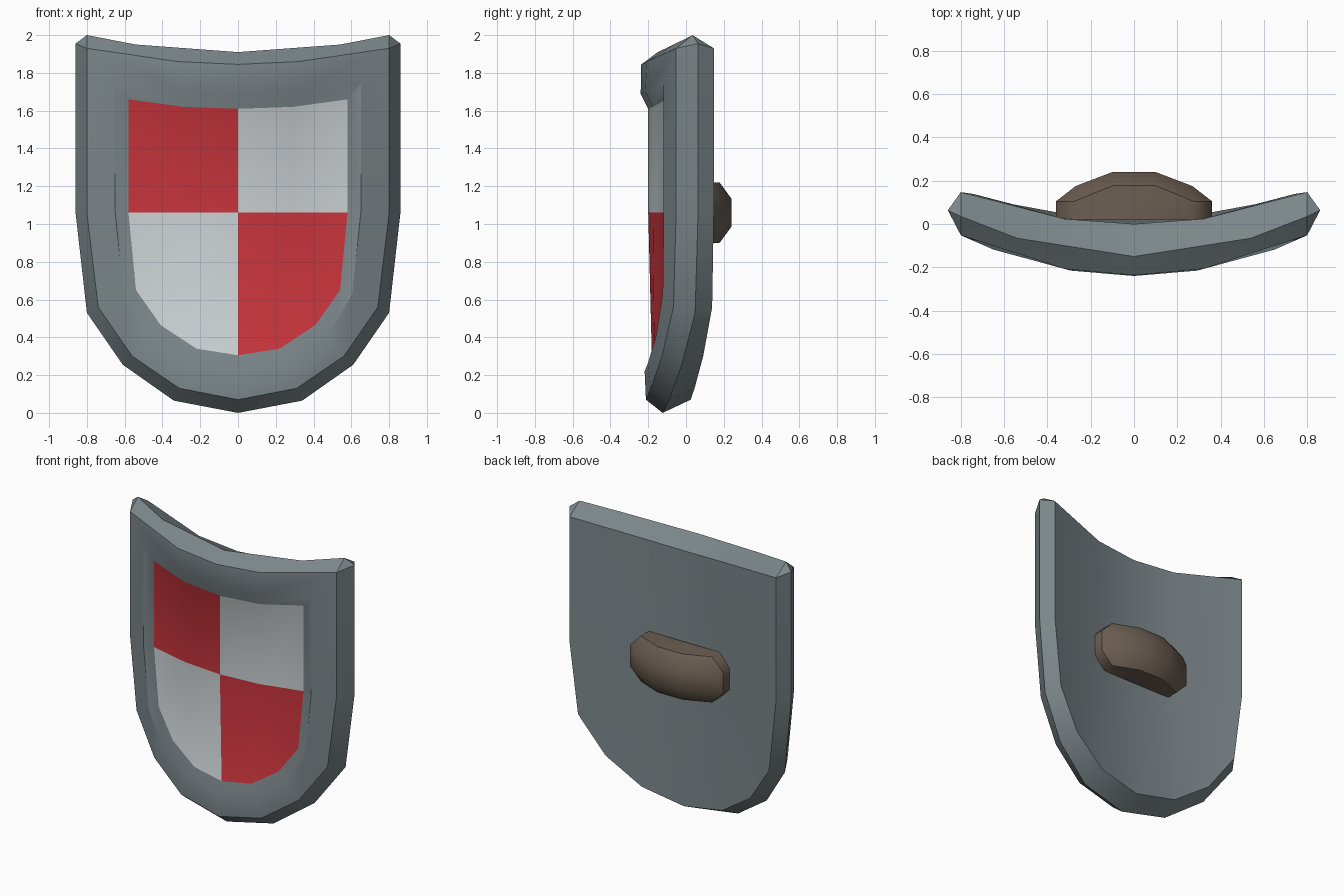
import bpy, bmesh

if "Cube" in bpy.data.objects:
    bpy.data.objects.remove(bpy.data.objects["Cube"])


def material(name, rgb):
    m = bpy.data.materials.new(name)
    m.diffuse_color = (*rgb, 1)
    m.use_nodes = True
    m.node_tree.nodes["Principled BSDF"].inputs["Base Color"].default_value = m.diffuse_color
    return m


steel = material("steel grey", (0.20, 0.24, 0.255))
red = material("heraldic red", (0.58, 0.035, 0.045))
white = material("off white", (0.60, 0.64, 0.655))
brown = material("leather brown", (0.15, 0.113, 0.085))

MID_Z = 1.06   # height of the quarter line


class Builder:
    """Collects faces from coordinates, sharing equal vertices."""
    def __init__(self):
        self.bm, self.cache = bmesh.new(), {}

    def face(self, pts, mat=0):
        vs = []
        for p in pts:
            k = tuple(round(c, 4) for c in p)
            if k not in self.cache:
                self.cache[k] = self.bm.verts.new(k)
            if self.cache[k] not in vs:
                vs.append(self.cache[k])
        if len(vs) > 2:
            self.bm.faces.new(vs).material_index = mat

    def finish(self, name, mats, angle):
        bmesh.ops.recalc_face_normals(self.bm, faces=self.bm.faces[:])
        me = bpy.data.meshes.new(name)
        self.bm.to_mesh(me)
        self.bm.free()
        ob = bpy.data.objects.new(name, me)
        bpy.context.collection.objects.link(ob)
        for m in mats:
            me.materials.append(m)
        bpy.ops.object.select_all(action='DESELECT')
        ob.select_set(True)
        bpy.context.view_layer.objects.active = ob
        bpy.ops.object.shade_smooth_by_angle(angle=angle)
        return ob


# Half outlines from bottom centre, up the side, to top centre: (x, z)
back = [(0, .07), (.31, .13), (.56, .30), (.74, .56), (.8, MID_Z),
        (.8, 1.93), (.8, 1.93), (.32, 1.86), (0, 1.845)]
edge = [(0, 0), (.34, .065), (.61, .255), (.8, .53), (.86, MID_Z),
        (.86, 1.955), (.8, 2.0), (.54, 1.95), (0, 1.91)]
front = back
lip = [(0, .22), (.26, .265), (.475, .41), (.605, .63), (.65, MID_Z),
       (.65, 1.74), (.65, 1.74), (.29, 1.70), (0, 1.69)]
panel = [(0, .305), (.22, .34), (.41, .465), (.54, .65), (.58, MID_Z),
         (.58, 1.66), (.58, 1.66), (.29, 1.62), (0, 1.61)]


def bend(pts, y0, k):
    """Curve an outline back toward its sides, and slightly at the foot."""
    return [(x, y0 + k * x * x + .025 * max(0, MID_Z - z), z) for x, z in pts]


K = 0.289
rings = [bend(back, 0, .23), bend(edge, -.15, K), bend(front, -.237, K),
         bend(lip, -.24, K), bend(panel, -.2, K)]

shield = Builder()
for s in (1, -1):
    mir = lambda p: (s * p[0], p[1], p[2])
    # rim strips
    for a, b in zip(rings, rings[1:]):
        for i in range(8):
            shield.face([mir(p) for p in (a[i], a[i + 1], b[i + 1], b[i])])
    # back plate and quartered front panel share the same layout
    for r, y0, k, painted in ((rings[0], 0, .23, False),
                              (rings[4], -.2, K, True)):
        c, m = bend([(0, MID_Z), (r[7][0], MID_Z)], y0, k)
        upper = (1 if s < 0 else 2) if painted else 0
        lower = (2 if s < 0 else 1) if painted else 0
        for f in ((c, m, r[7], r[8]), (m, r[4], r[5], r[7])):
            shield.face([mir(p) for p in f], upper)
        for f in ((c, m, r[1], r[0]), (m, r[1], r[2]),
                  (m, r[2], r[3]), (m, r[3], r[4])):
            shield.face([mir(p) for p in f], lower)
shield.finish("shield", [steel, red, white], 0.56)

# Grip: solid arched block with chamfered top and bottom
outer = [(-.36, .03), (-.36, .105), (-.27, .175), (-.1, .24),
         (.1, .24), (.27, .175), (.36, .105), (.36, .03)]
inner = [(-.275, .02), (-.275, .105), (-.19, .14), (-.095, .178),
         (.095, .178), (.19, .14), (.275, .105), (.275, .02)]
levels = [[(x, y, z) for x, y in o] for o, z in
          ((inner, .90), (outer, .985), (outer, 1.135), (inner, 1.22))]
grip = Builder()
for a, b in zip(levels, levels[1:]):
    for i in range(8):
        j = (i + 1) % 8
        grip.face((a[i], a[j], b[j], b[i]))
grip.face(levels[0])
grip.face(levels[-1])
grip.finish("grip", [brown], 0.79)
